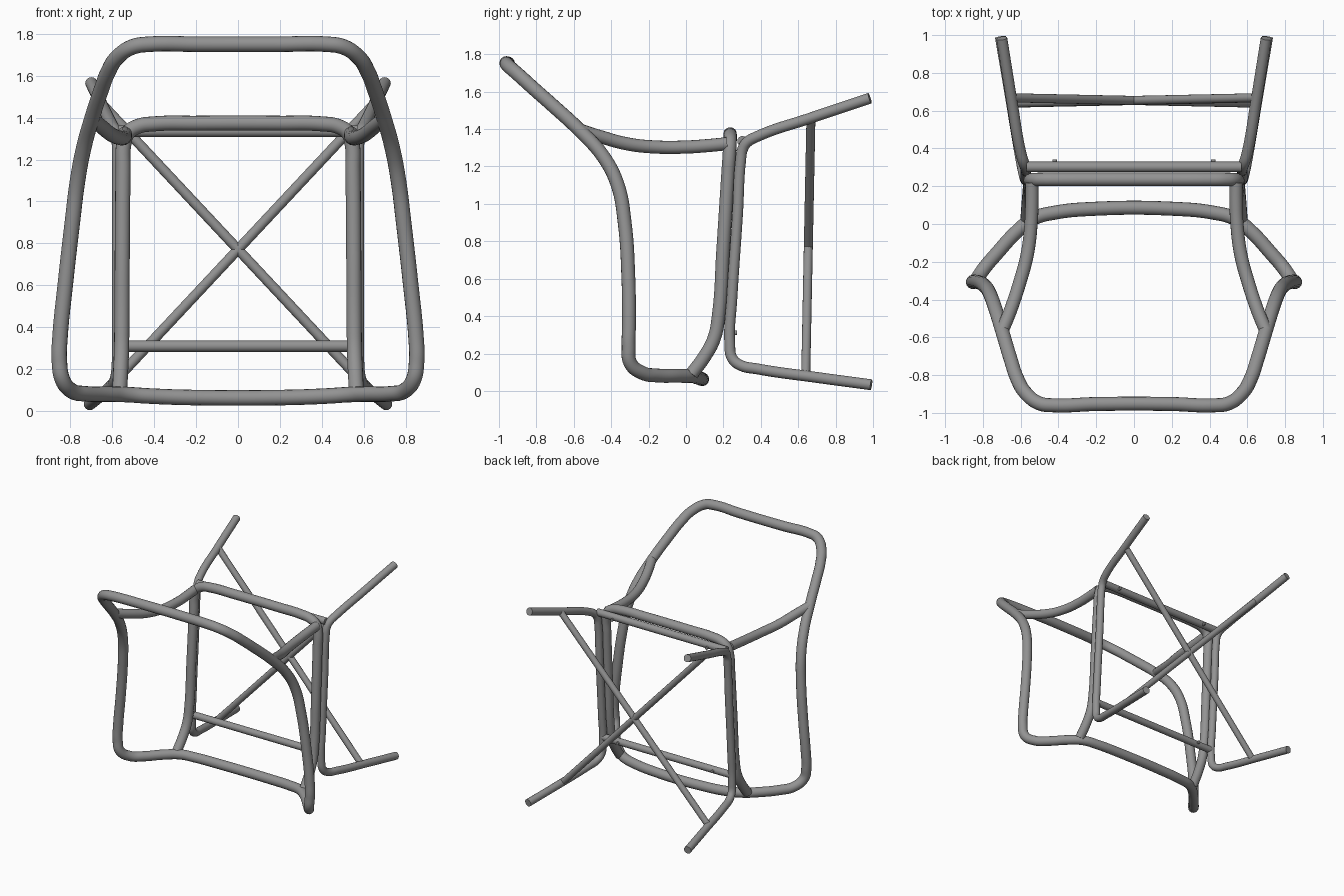
import bpy

# Dark grey tube finish
grey = bpy.data.materials.new("dark_grey")
grey.diffuse_color = (0.29, 0.29, 0.29, 1)


def tube(name, pts, r, cyclic=False, straight=False):
    """Round tube through the points, turned into a smooth mesh."""
    cu = bpy.data.curves.new(name, 'CURVE')
    cu.dimensions = '3D'
    cu.bevel_depth = r
    cu.bevel_resolution = 6
    cu.resolution_u = 8
    cu.use_fill_caps = True
    cu.materials.append(grey)
    sp = cu.splines.new('BEZIER')
    sp.bezier_points.add(len(pts) - 1)
    for bp, p in zip(sp.bezier_points, pts):
        bp.co = p
        bp.handle_left_type = bp.handle_right_type = 'VECTOR' if straight else 'AUTO'
    sp.use_cyclic_u = cyclic
    ob = bpy.data.objects.new(name, cu)
    bpy.context.collection.objects.link(ob)
    bpy.ops.object.select_all(action='DESELECT')
    ob.select_set(True)
    bpy.context.view_layer.objects.active = ob
    bpy.ops.object.convert(target='MESH')
    bpy.ops.object.shade_smooth_by_angle()
    return bpy.context.object


def flip(pts):
    return [(-x, y, z) for x, y, z in reversed(pts)]


# Large closed back and seat loop (right half, then mirrored)
half = [
    (0.20, -0.953, 1.75), (0.42, -0.96, 1.75), (0.50, -0.95, 1.738),
    (0.575, -0.893, 1.688), (0.62, -0.815, 1.617), (0.652, -0.72, 1.533),
    (0.697, -0.57, 1.395), (0.737, -0.44, 1.25), (0.765, -0.365, 1.10),
    (0.79, -0.328, 0.90), (0.824, -0.308, 0.60), (0.849, -0.305, 0.35),
    (0.852, -0.307, 0.24), (0.837, -0.298, 0.15), (0.79, -0.23, 0.095),
    (0.73, -0.16, 0.083), (0.62, -0.04, 0.081), (0.53, 0.03, 0.079),
    (0.42, 0.06, 0.072), (0.22, 0.08, 0.065)]
tube("main_loop", half + flip(half), 0.037, cyclic=True)

# U-shaped seat frame
half = [
    (0.565, 0.03, 0.09), (0.56, 0.10, 0.185), (0.556, 0.15, 0.28),
    (0.554, 0.174, 0.40), (0.552, 0.198, 0.75), (0.548, 0.224, 1.15),
    (0.545, 0.232, 1.27), (0.527, 0.235, 1.325), (0.48, 0.236, 1.357),
    (0.40, 0.236, 1.37), (0.20, 0.236, 1.373)]
tube("seat_frame", half + flip(half), 0.036)

for s, side in ((1, "right"), (-1, "left")):
    # Curved brace joining the loop to the seat frame
    tube("brace_" + side, [(s * x, y, z) for x, y, z in [
        (0.70, -0.57, 1.395), (0.655, -0.46, 1.36), (0.605, -0.31, 1.32),
        (0.565, -0.16, 1.304), (0.545, 0.0, 1.304), (0.54, 0.12, 1.312),
        (0.54, 0.22, 1.322)]], 0.035)
    # Bent leg pair
    tube("leg_" + side, [(s * x, y, z) for x, y, z in [
        (0.707, 0.99, 0.033), (0.658, 0.70, 0.072), (0.605, 0.38, 0.118),
        (0.588, 0.29, 0.138), (0.578, 0.247, 0.175), (0.573, 0.234, 0.25),
        (0.573, 0.246, 0.50), (0.573, 0.276, 0.95), (0.573, 0.292, 1.23),
        (0.575, 0.302, 1.29), (0.584, 0.325, 1.328), (0.600, 0.38, 1.36),
        (0.648, 0.66, 1.457), (0.70, 0.983, 1.565)]], 0.029)
    # Diagonal cross bar between the legs
    tube("cross_bar_" + side, [(s * 0.645, 0.64, 0.082),
                               (-s * 0.645, 0.668, 1.46)], 0.024, straight=True)
    # Small screw pins on the rails
    for y, z, n in ((0.302, 1.325, "upper"), (0.232, 0.31, "lower")):
        tube(f"pin_{n}_{side}", [(s * 0.42, y, z), (s * 0.42, y + 0.04, z)],
             0.012, straight=True)

# Straight rails between the leg pairs
tube("upper_rail", [(-0.57, 0.302, 1.335), (0.57, 0.302, 1.335)], 0.028, straight=True)
tube("lower_rail", [(-0.57, 0.235, 0.31), (0.57, 0.235, 0.31)], 0.027, straight=True)
